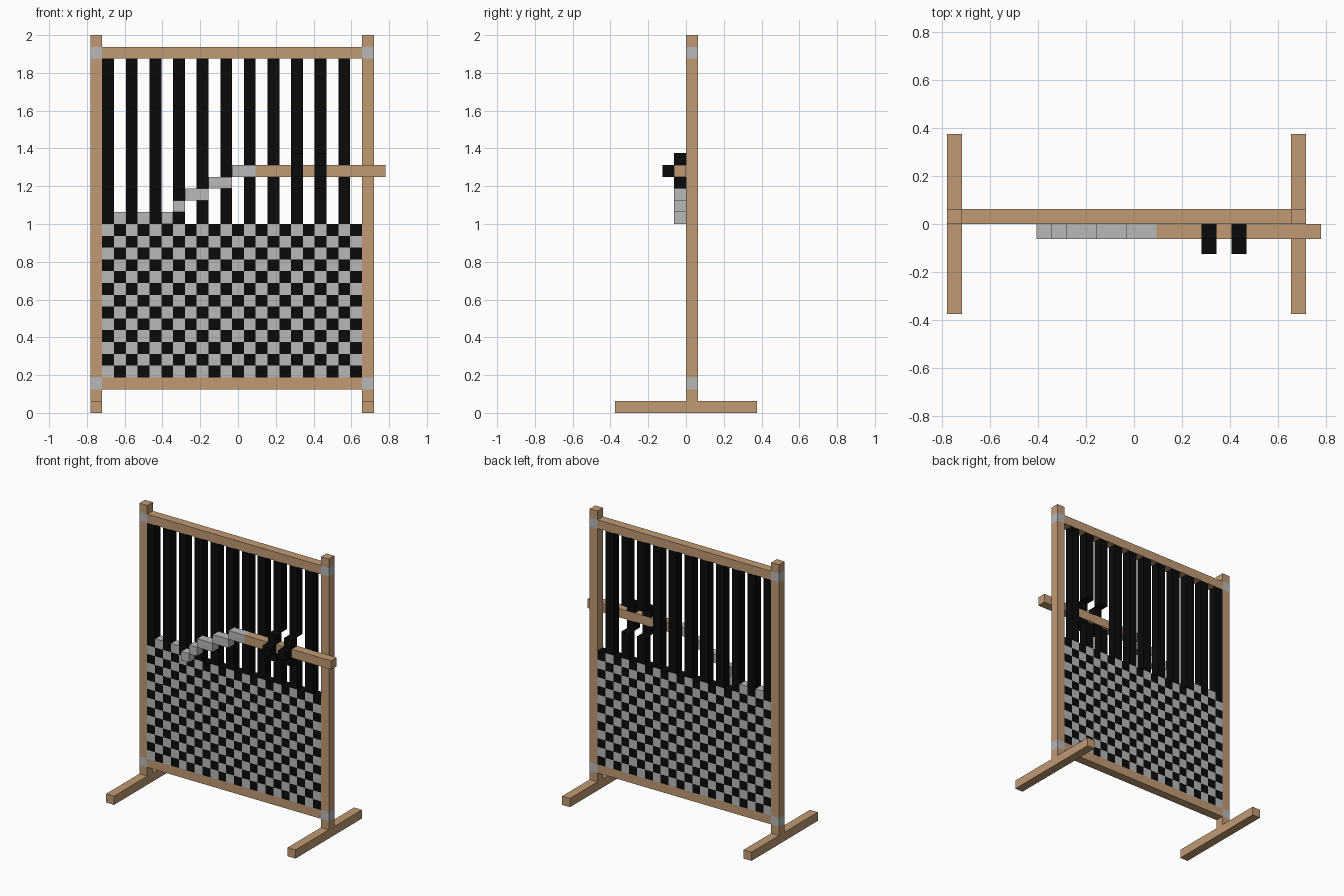
import bpy, bmesh
from mathutils import Matrix

if "Cube" in bpy.data.objects:
    bpy.data.objects.remove(bpy.data.objects["Cube"], do_unlink=True)

U = 0.0625            # block size
X0 = -12.5 * U        # left edge of column 0 (the left post)


def material(name, rgb):
    m = bpy.data.materials.new(name)
    m.use_nodes = True
    m.diffuse_color = (*rgb, 1)
    bsdf = m.node_tree.nodes["Principled BSDF"]
    bsdf.inputs["Base Color"].default_value = (*rgb, 1)
    bsdf.inputs["Roughness"].default_value = 0.9
    return m


WOOD = material("wood", (0.53, 0.325, 0.175))
GREY = material("grey yarn", (0.48, 0.48, 0.48))
BLACK = material("black yarn", (0.003, 0.003, 0.003))


def finish(name, bm, *mats):
    me = bpy.data.meshes.new(name)
    bm.to_mesh(me)
    bm.free()
    for m in mats:
        me.materials.append(m)
    ob = bpy.data.objects.new(name, me)
    bpy.context.collection.objects.link(ob)
    return ob


def blocks(name, mat, *boxes):
    """Boxes given in block units: (column, depth, row, columns, depths, rows)."""
    bm = bmesh.new()
    for c, d, r, w, l, h in boxes:
        centre = (X0 + (c + w / 2) * U, (d + l / 2) * U, (r + h / 2) * U)
        bmesh.ops.create_cube(bm, size=1, matrix=Matrix.Translation(centre)
                              @ Matrix.Diagonal((w * U, l * U, h * U, 1)))
    return finish(name, bm, mat)


# Frame: posts with yarn lashings, feet and cross bars
for side, c in (("right", 0), ("left", 23)):
    blocks(side + "_post", WOOD, (c, 0, 1, 1, 1, 1), (c, 0, 3, 1, 1, 27), (c, 0, 31, 1, 1, 1))
    blocks(side + "_lashings", GREY, (c, 0, 2, 1, 1, 1), (c, 0, 30, 1, 1, 1))
    blocks(side + "_foot", WOOD, (c, -6, 0, 1, 12, 1))
blocks("bottom_bar", WOOD, (1, 0, 2, 22, 1, 1))
blocks("top_bar", WOOD, (1, 0, 30, 22, 1, 1))

# Warp strips; two of them step forward around the shuttle stick
for i in range(11):
    c = 1 + 2 * i
    if i in (8, 9):
        parts = [(c, 0, 16, 1, 1, 3), (c, -1, 19, 1, 1, 1), (c, -2, 20, 1, 1, 1),
                 (c, -1, 21, 1, 1, 1), (c, 0, 22, 1, 1, 8)]
    else:
        parts = [(c, 0, 16, 1, 1, 14)]
    blocks(f"warp_strip_{i + 1}", BLACK, *parts)

# Woven cloth: checkered sheet given one block of thickness
bm = bmesh.new()
place = (Matrix.Translation((X0 + 12 * U, 0, 9.5 * U)) @ Matrix.Rotation(1.5707963, 4, "X")
         @ Matrix.Diagonal((22 * U, 13 * U, 1, 1)))
bmesh.ops.create_grid(bm, x_segments=22, y_segments=13, size=0.5, matrix=place)
for f in bm.faces:
    p = f.calc_center_median()
    col, row = int((p.x - X0) / U) - 1, int(p.z / U)
    f.material_index = 1 if (col + row) % 2 == 0 else 0
cloth = finish("woven_cloth", bm, GREY, BLACK)
solid = cloth.modifiers.new("thickness", "SOLIDIFY")
solid.thickness = U
solid.offset = -1

# Unfinished weft row and the loose yarn climbing to the shuttle stick
blocks("weft_row", GREY, (2, 0, 16, 1, 1, 1), (4, 0, 16, 1, 1, 1))
blocks("loose_yarn", GREY, (6, -1, 16, 1, 1, 1), (7, -1, 17, 1, 1, 1), (8, -1, 18, 2, 1, 1),
       (10, -1, 19, 2, 1, 1), (12, -1, 20, 2, 1, 1))
blocks("shuttle_stick", WOOD, (14, -1, 20, 11, 1, 1))
